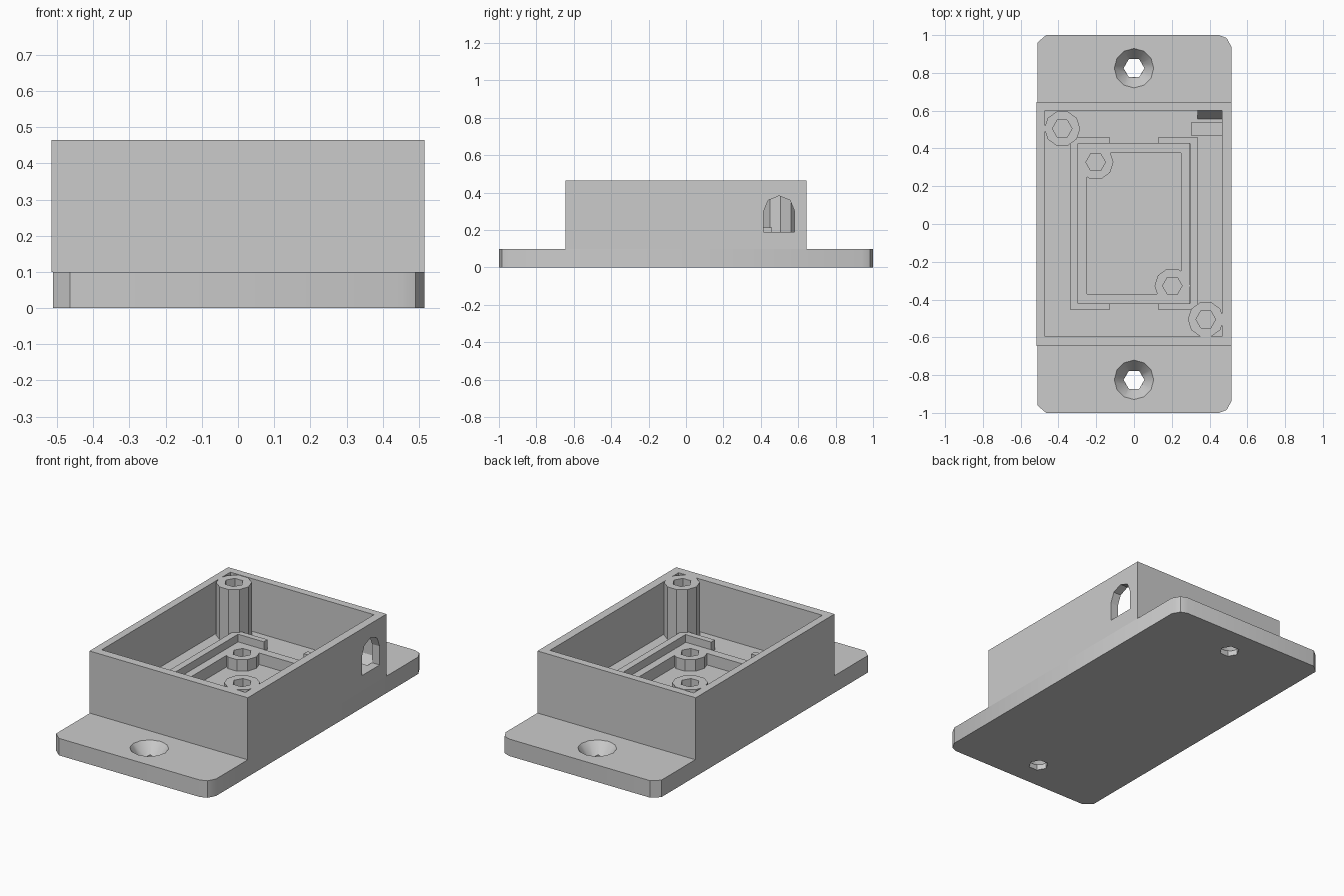
import bpy, bmesh
from math import pi, cos, sin

if "Cube" in bpy.data.objects:
    bpy.data.objects.remove(bpy.data.objects["Cube"])

grey = bpy.data.materials.new("plain grey")
grey.use_nodes = True
colour = (0.6, 0.6, 0.6, 1)
grey.diffuse_color = colour
grey.node_tree.nodes["Principled BSDF"].inputs["Base Color"].default_value = colour


def loft(name, bottom, top):
    """Solid between two matching loops of 3D points."""
    bm = bmesh.new()
    a = [bm.verts.new(p) for p in bottom]
    b = [bm.verts.new(p) for p in top]
    bm.faces.new(a)
    bm.faces.new(b)
    for i in range(len(a)):
        j = (i + 1) % len(a)
        bm.faces.new((a[i], a[j], b[j], b[i]))
    bmesh.ops.recalc_face_normals(bm, faces=bm.faces)
    mesh = bpy.data.meshes.new(name)
    bm.to_mesh(mesh)
    bm.free()
    mesh.materials.append(grey)
    ob = bpy.data.objects.new(name, mesh)
    bpy.context.collection.objects.link(ob)
    return ob


def prism(name, outline, z0, z1):
    return loft(name, [(x, y, z0) for x, y in outline], [(x, y, z1) for x, y in outline])


def box(name, x0, x1, y0, y1, z0, z1):
    return prism(name, [(x0, y0), (x1, y0), (x1, y1), (x0, y1)], z0, z1)


def ring(x, y, r, n):
    return [(x + r * cos(2 * pi * i / n), y + r * sin(2 * pi * i / n)) for i in range(n)]


def side_prism(name, outline, x0, x1):
    """Profile in y and z, pushed along x."""
    return loft(name, [(x0, y, z) for y, z in outline], [(x1, y, z) for y, z in outline])


def combine(target, tool, operation="DIFFERENCE"):
    """Apply a boolean and drop the tool."""
    mod = target.modifiers.new("boolean", "BOOLEAN")
    mod.operation = operation
    mod.solver = "EXACT"
    mod.object = tool
    bpy.context.view_layer.update()
    result = bpy.data.meshes.new_from_object(
        target.evaluated_get(bpy.context.evaluated_depsgraph_get()))
    target.modifiers.clear()
    target.data = result
    bpy.data.objects.remove(tool)


BASE, FLOOR, LEDGE, CLIP, RIM = 0.1, 0.155, 0.168, 0.213, 0.465

# Base plate with clipped corners and two countersunk screw holes
half = [(0.515, 0.94), (0.49, 0.985), (0.45, 1), (-0.465, 1), (-0.512, 0.96)]
base = prism("base_plate", half + [(x, -y) for x, y in reversed(half)], 0, BASE)
for y in (-0.825, 0.825):
    combine(base, prism("screw_hole", ring(0, y, 0.055, 6), -0.1, 0.2))
    combine(base, loft("countersink",
                       [(px, py, 0.03) for px, py in ring(0, y, 0.05, 12)],
                       [(px, py, BASE + 0.001) for px, py in ring(0, y, 0.105, 12)]))

# Open housing with an arched cable opening in the left wall
wall = box("housing_wall", -0.515, 0.515, -0.645, 0.645, BASE, RIM)
combine(wall, box("cavity", -0.47, 0.465, -0.595, 0.6, 0, 1))
arch = [(0.415, 0.19), (0.581, 0.19)]
arch += [(0.498 + 0.083 * cos(i * pi / 4), 0.3 + 0.083 * sin(i * pi / 4)) for i in range(5)]
combine(wall, side_prism("cable_opening", arch, 0.4, 0.6))

# Inner floor and the stepped ledge around the pocket
floor = box("inner_floor", -0.48, 0.475, -0.605, 0.61, BASE, FLOOR)
combine(floor, box("floor_gap", -0.28, 0.28, -0.4, 0.4, 0, 1))
ledge = box("pocket_ledge", -0.3, 0.295, -0.42, 0.425, BASE, LEDGE)
combine(ledge, box("pocket", -0.25, 0.25, -0.37, 0.375, 0, 1))

# Short posts in the pocket, joined to the ledge
for s in (-1, 1):
    x, y = 0.203 * s, -0.327 * s
    combine(ledge, prism("short_post", ring(x, y, 0.094, 10), BASE, LEDGE), "UNION")
    combine(ledge, prism("post_hole", ring(x, y, 0.052, 6), 0, 1))

# Tall corner posts with blind screw holes
for s, name in ((-1, "back_right_post"), (1, "front_left_post")):
    x, y = 0.38 * s, -0.505 * s
    post = prism(name, ring(x, y, 0.095, 10), BASE, RIM)
    combine(post, prism("post_hole", ring(x, y, 0.052, 6), 0.2, 1))

# Two bracket-shaped clips around the ledge
for s, name in ((-1, "right_clip"), (1, "left_clip")):
    outline = [(0.13, 0.46), (0.337, 0.46), (0.337, -0.455), (0.13, -0.455),
               (0.13, -0.42), (0.297, -0.42), (0.297, 0.425), (0.13, 0.425)]
    prism(name, [(x * s, y) for x, y in outline], BASE, CLIP)

# Cable rest and sloped fillet beside the opening
box("cable_rest", 0.305, 0.47, 0.465, 0.54, BASE, 0.19)
side_prism("cable_wedge", [(0.555, FLOOR - 0.01), (0.605, FLOOR - 0.01),
                           (0.605, 0.23), (0.555, FLOOR)], 0.335, 0.47)

# Soft shading on the plate only, sharp edges kept
bpy.ops.object.select_all(action="DESELECT")
base.select_set(True)
bpy.context.view_layer.objects.active = base
bpy.ops.object.shade_smooth_by_angle(angle=pi / 6)
